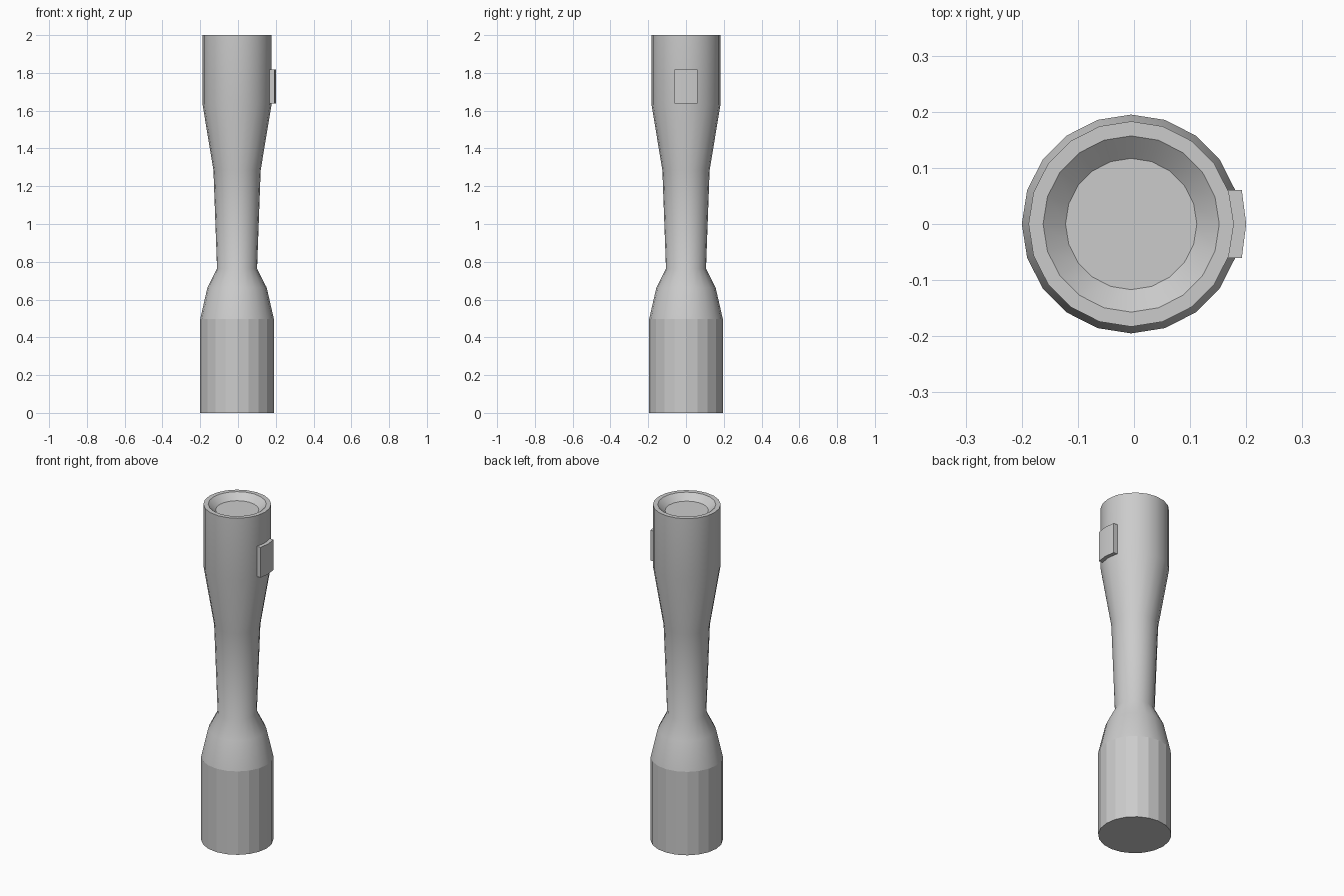
import bpy, bmesh
from math import cos, sin, pi

if "Cube" in bpy.data.objects:
    bpy.data.objects.remove(bpy.data.objects["Cube"])

SIDES = 20
CX = -0.005          # body axis is nudged so the button stays inside the bounds


def ring(bm, r, z):
    return [bm.verts.new((CX + r * cos(2 * pi * i / SIDES),
                          r * sin(2 * pi * i / SIDES), z)) for i in range(SIDES)]


def finish(bm, name):
    bmesh.ops.recalc_face_normals(bm, faces=bm.faces)
    mesh = bpy.data.meshes.new(name)
    bm.to_mesh(mesh)
    bm.free()
    ob = bpy.data.objects.new(name, mesh)
    bpy.context.collection.objects.link(ob)
    return ob


# Turned body: faceted base, smooth waist and head, recessed lens at the top
profile = [(0.195, 0), (0.195, 0.497), (0.157, 0.663), (0.106, 0.764),
           (0.125, 1.284), (0.183, 1.635), (0.183, 2.0), (0.157, 2.0), (0.117, 1.965)]
SHARP_RINGS = {0, 1, 6, 7, 8}
FLAT_BANDS = {0, 6}

bm = bmesh.new()
rings = [ring(bm, r, z) for r, z in profile]
for k, (a, b) in enumerate(zip(rings, rings[1:])):
    for i in range(SIDES):
        j = (i + 1) % SIDES
        f = bm.faces.new((a[i], a[j], b[j], b[i]))
        f.smooth = k not in FLAT_BANDS
bm.faces.new(rings[0][::-1])
bm.faces.new(rings[-1])
for k in SHARP_RINGS:
    for i in range(SIDES):
        e = bm.edges.get((rings[k][i], rings[k][(i + 1) % SIDES]))
        e.smooth = False
finish(bm, "torch_body")

# Switch button: two body facets raised outward
bm = bmesh.new()
outline = [(0.165, -0.061), (0.192, -0.061), (0.2, 0), (0.192, 0.061), (0.165, 0.061)]
low = [bm.verts.new((x, y, 1.637)) for x, y in outline]
face = bm.faces.new(low)
ext = bmesh.ops.extrude_face_region(bm, geom=[face])
bmesh.ops.translate(bm, vec=(0, 0, 0.18),
                    verts=[v for v in ext["geom"] if isinstance(v, bmesh.types.BMVert)])
button = finish(bm, "switch_button")
bpy.context.view_layer.objects.active = button
button.select_set(True)
bpy.ops.object.shade_smooth_by_angle(angle=0.6)
